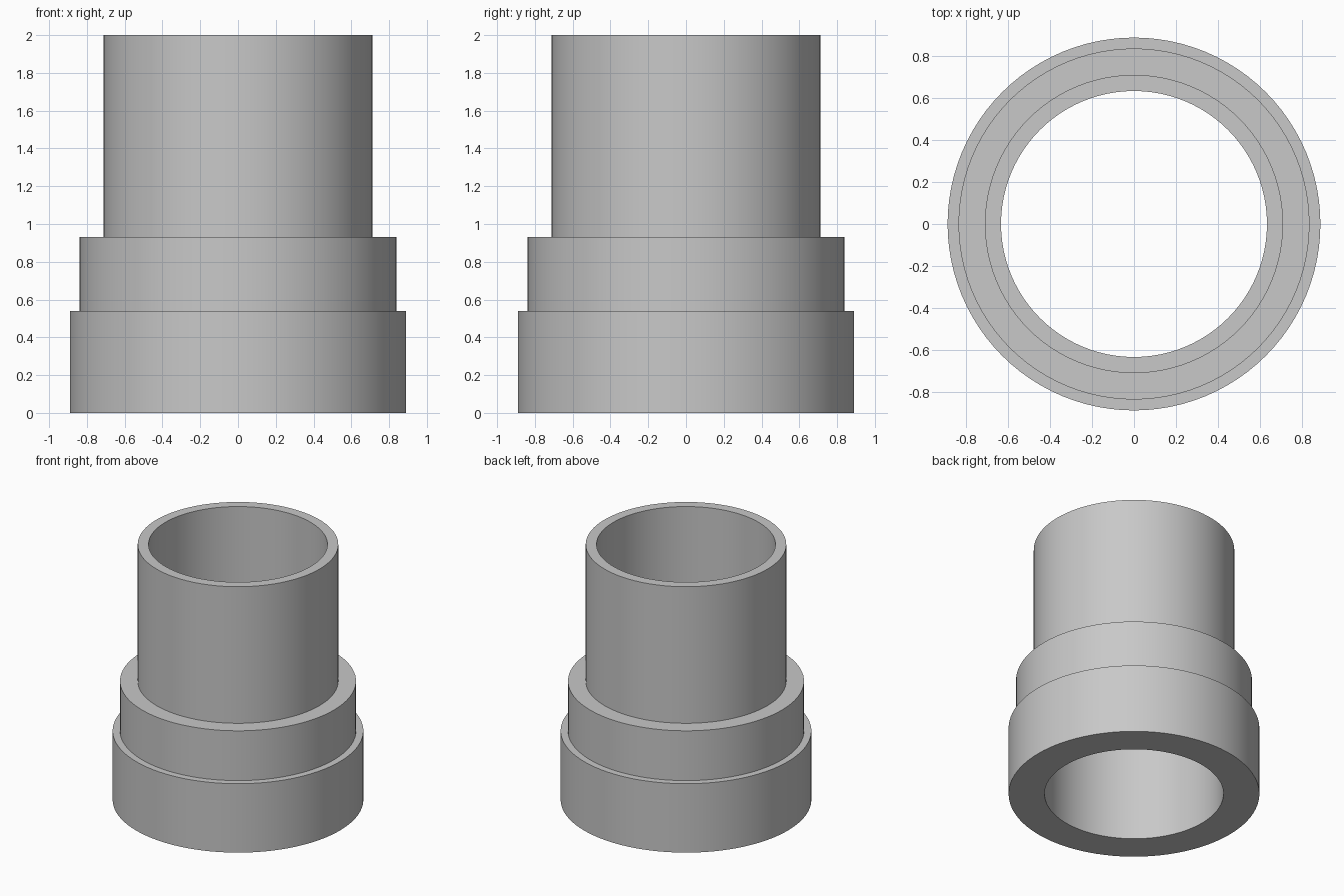
import bpy
import bmesh
import math

cube = bpy.data.objects.get("Cube")
if cube:
    bpy.data.objects.remove(cube, do_unlink=True)

# One plain grey for the whole part
grey = bpy.data.materials.new("light_grey")
grey.use_nodes = True
colour = (0.58, 0.58, 0.58, 1)
grey.diffuse_color = colour
grey.node_tree.nodes["Principled BSDF"].inputs["Base Color"].default_value = colour

SEGMENTS = 96
BORE = 0.635
BASE, COLLAR, TUBE = 0.89, 0.838, 0.712
BASE_TOP, COLLAR_TOP, TUBE_TOP = 0.54, 0.93, 2.0

# Closed section of the stepped sleeve: bore, base, collar, tube
profile = [(BORE, 0), (BASE, 0), (BASE, BASE_TOP), (COLLAR, BASE_TOP),
           (COLLAR, COLLAR_TOP), (TUBE, COLLAR_TOP), (TUBE, TUBE_TOP), (BORE, TUBE_TOP)]

# Turn the section around the upright axis
bm = bmesh.new()
verts = [bm.verts.new((r, 0, z)) for r, z in profile]
edges = [bm.edges.new((v, verts[(i + 1) % len(verts)])) for i, v in enumerate(verts)]
bmesh.ops.spin(bm, geom=verts + edges, cent=(0, 0, 0), axis=(0, 0, 1),
               angle=math.tau, steps=SEGMENTS)
bmesh.ops.remove_doubles(bm, verts=bm.verts[:], dist=0.0001)
bmesh.ops.recalc_face_normals(bm, faces=bm.faces[:])
mesh = bpy.data.meshes.new("stepped_sleeve")
bm.to_mesh(mesh)
bm.free()
mesh.materials.append(grey)

sleeve = bpy.data.objects.new("stepped_sleeve", mesh)
bpy.context.collection.objects.link(sleeve)

# Smooth round walls with sharp rims
bpy.ops.object.select_all(action="DESELECT")
sleeve.select_set(True)
bpy.context.view_layer.objects.active = sleeve
bpy.ops.object.shade_smooth_by_angle(angle=math.radians(30))
